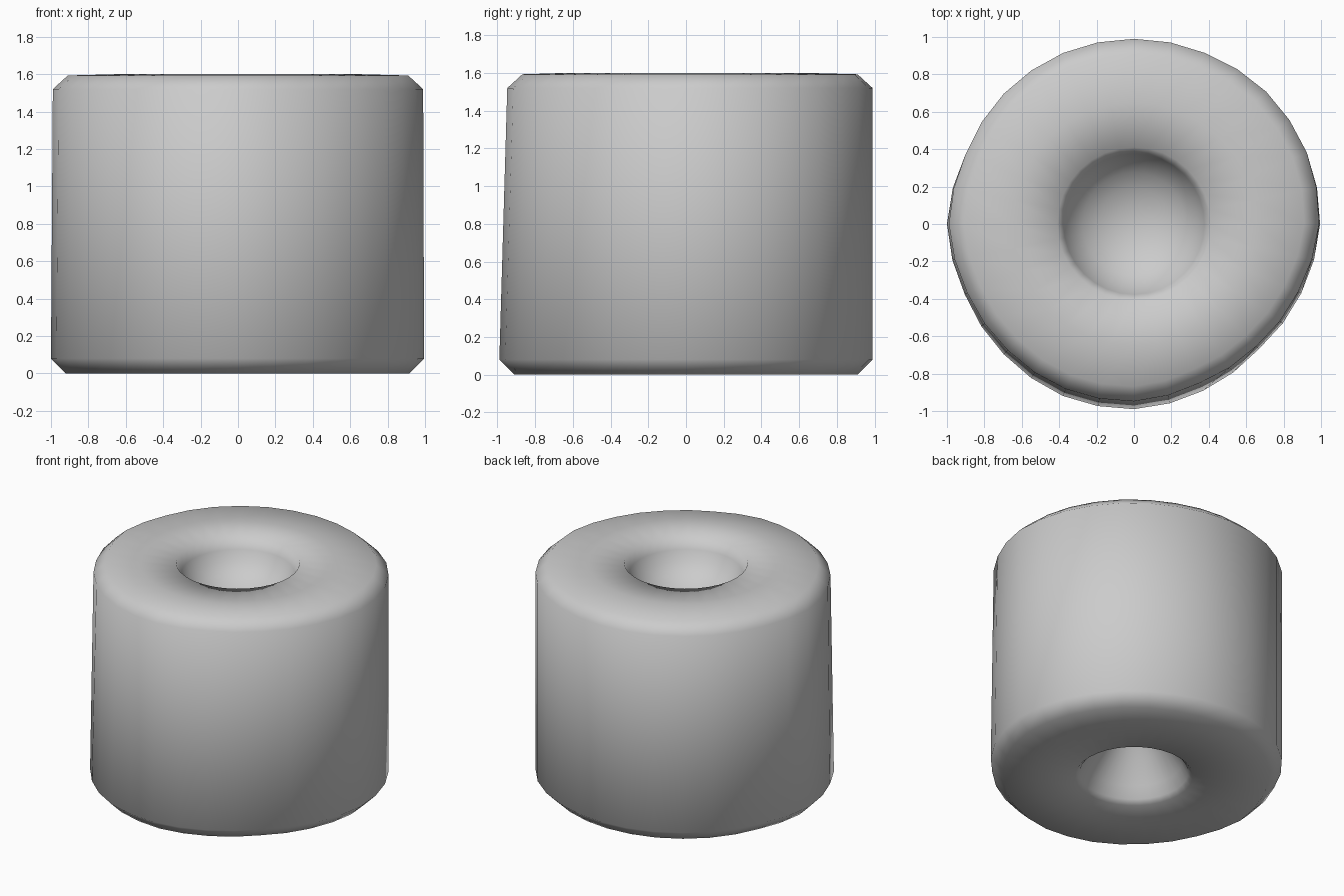
import bpy, bmesh, math

if "Cube" in bpy.data.objects:
    bpy.data.objects.remove(bpy.data.objects["Cube"])

SEG = 32

# Slightly irregular outline: radius every 22.5 degrees, starting at +x
BASE = [0.995, 1.00, 1.00, 0.99, 0.99, 0.99, 0.985, 0.975,
        1.00, 0.98, 0.985, 0.995, 0.99, 0.965, 0.945, 0.968]
TOP = [0.99, 1.00, 1.00, 0.99, 0.99, 0.99, 0.985, 0.975,
       0.99, 0.965, 0.955, 0.955, 0.948, 0.92, 0.925, 0.95]


def outline(table, i, inset=0.0):
    t = i * len(table) / SEG
    k, f = int(t), t - int(t)
    r = table[k] * (1 - f) + table[(k + 1) % len(table)] * f
    return r - inset


# Loops from the apex of the lower recess, round the body, to the upper bowl
loops = []
for r, z in [(0.10, 0.42), (0.22, 0.26), (0.32, 0.11), (0.36, 0.03), (0.39, 0.0)]:
    loops.append(([r] * SEG, z))
loops.append(([0.65] * SEG, 0.0))
loops.append(([outline(BASE, i, 0.08) for i in range(SEG)], 0.0))
loops.append(([outline(BASE, i) for i in range(SEG)], 0.08))
loops.append(([outline(TOP, i) for i in range(SEG)], 1.52))
loops.append(([outline(TOP, i, 0.08) for i in range(SEG)], 1.593))
loops.append(([0.65] * SEG, 1.6))
loops.append(([0.41] * SEG, 1.6))
DEPTH = 0.30
for a in range(75, 0, -15):
    s = math.radians(a)
    loops.append(([0.39 * math.sin(s)] * SEG, 1.6 - DEPTH * math.cos(s)))

bm = bmesh.new()
rings = []
for radii, z in loops:
    rings.append([bm.verts.new((r * math.cos(math.tau * i / SEG),
                                r * math.sin(math.tau * i / SEG), z))
                  for i, r in enumerate(radii)])
for a, b in zip(rings, rings[1:]):
    for i in range(SEG):
        j = (i + 1) % SEG
        bm.faces.new((a[i], a[j], b[j], b[i]))

# Close the two recesses at their deepest points
for ring, z in ((rings[0], 0.5), (rings[-1], 1.6 - DEPTH)):
    tip = bm.verts.new((0, 0, z))
    for i in range(SEG):
        bm.faces.new((ring[i], ring[(i + 1) % SEG], tip))

bmesh.ops.recalc_face_normals(bm, faces=bm.faces)
for f in bm.faces:
    f.smooth = True
mesh = bpy.data.meshes.new("round_block")
bm.to_mesh(mesh)
bm.free()
bpy.context.collection.objects.link(bpy.data.objects.new("round_block", mesh))
